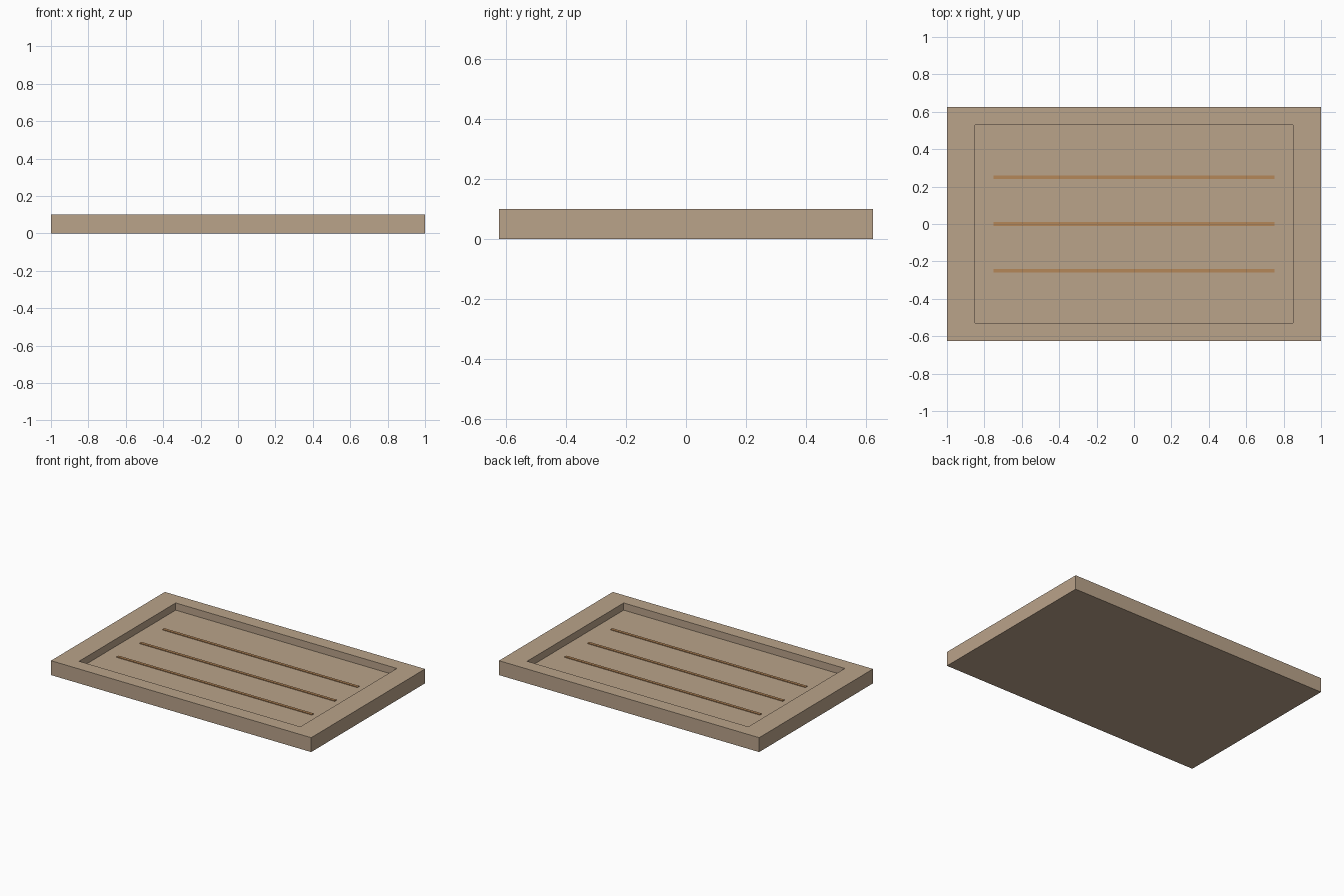
import bpy, bmesh
from mathutils import Vector

if "Cube" in bpy.data.objects:
    bpy.data.objects.remove(bpy.data.objects["Cube"])


def material(name, color):
    m = bpy.data.materials.new(name)
    m.diffuse_color = (*color, 1)
    m.use_nodes = True
    m.node_tree.nodes["Principled BSDF"].inputs["Base Color"].default_value = m.diffuse_color
    return m


def finish(name, bm, mat):
    bmesh.ops.recalc_face_normals(bm, faces=bm.faces)
    me = bpy.data.meshes.new(name)
    bm.to_mesh(me)
    bm.free()
    me.materials.append(mat)
    ob = bpy.data.objects.new(name, me)
    bpy.context.collection.objects.link(ob)
    return ob


def box(size, center):
    bm = bmesh.new()
    bmesh.ops.create_cube(bm, size=1)
    for v in bm.verts:
        v.co = Vector([v.co[i] * size[i] + center[i] for i in range(3)])
    return bm


tan = material("tan wood", (0.491, 0.366, 0.254))
brown = material("orange brown", (0.462, 0.242, 0.098))

# Tray: slab with a rectangular recess sunk into its top face
bm = box((2, 1.25, 0.1), (0, 0, 0.05))
top = max(bm.faces, key=lambda f: f.calc_center_median().z)
bmesh.ops.inset_region(bm, faces=[top], thickness=0.05)
for v in top.verts:
    v.co.x = 0.85 if v.co.x > 0 else -0.85
    v.co.y = 0.53 if v.co.y > 0 else -0.53
floor = bmesh.ops.extrude_discrete_faces(bm, faces=[top])["faces"][0]
for v in floor.verts:
    v.co.z = 0.05
finish("tray", bm, tan)

# Three thin strips lying along the recess floor
for i in (-1, 0, 1):
    finish(f"strip_{i + 2}", box((1.5, 0.02, 0.009), (0, 0.25 * i, 0.0505)), brown)
